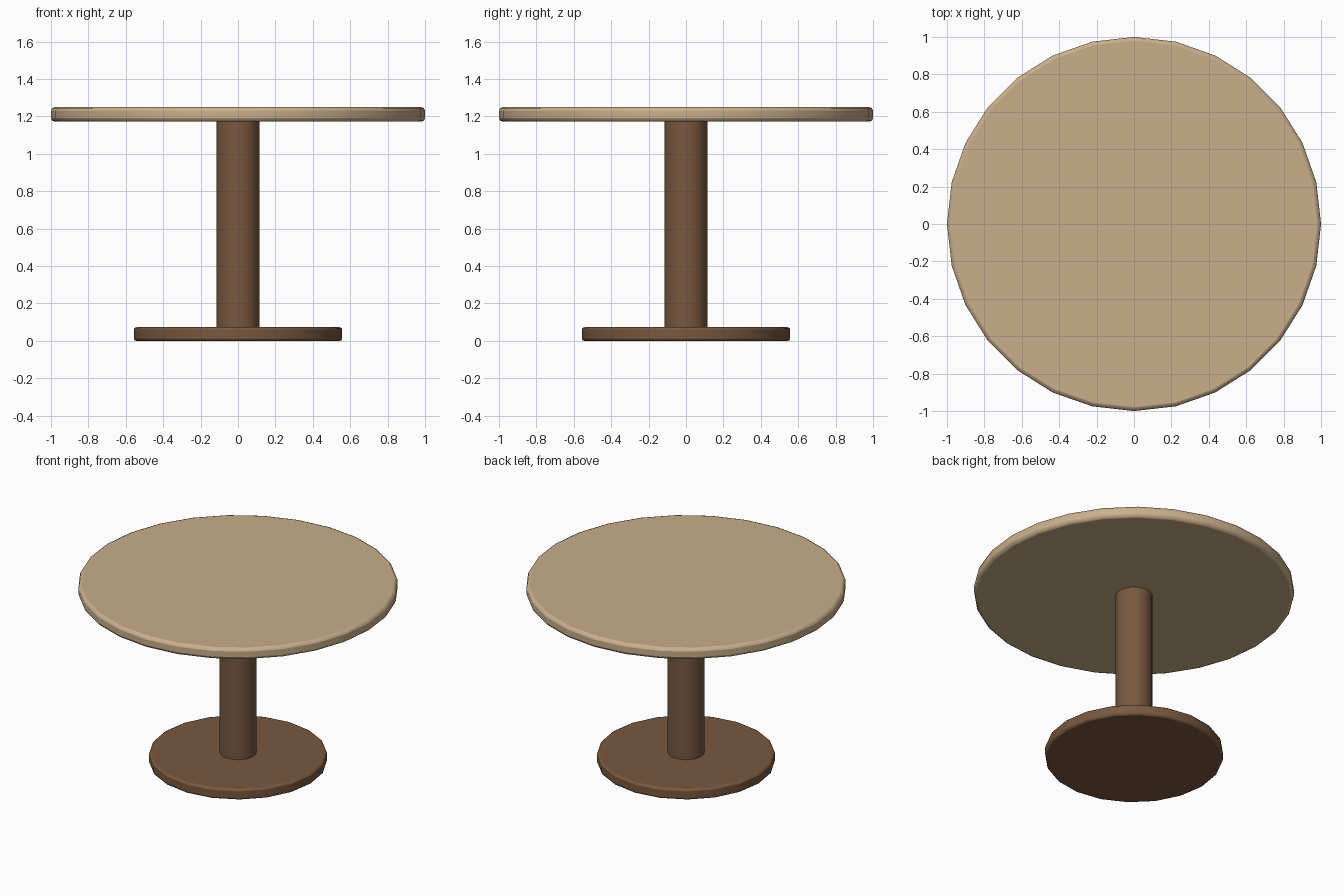
import bpy, math

if "Cube" in bpy.data.objects:
    bpy.data.objects.remove(bpy.data.objects["Cube"])


def material(name, rgb):
    m = bpy.data.materials.new(name)
    m.diffuse_color = (*rgb, 1)
    m.use_nodes = True
    m.node_tree.nodes["Principled BSDF"].inputs["Base Color"].default_value = m.diffuse_color
    return m


def disc(name, radius, z0, z1, sides, mat, bevel=0.0):
    bpy.ops.mesh.primitive_cylinder_add(vertices=sides, radius=radius, depth=z1 - z0,
                                        location=(0, 0, (z0 + z1) / 2))
    ob = bpy.context.object
    ob.name = name
    ob.data.materials.append(mat)
    bpy.ops.object.shade_smooth_by_angle(angle=math.radians(35))
    if bevel:
        mod = ob.modifiers.new("rounded_rim", 'BEVEL')
        mod.width = bevel
        mod.segments = 2
        mod.limit_method = 'ANGLE'
        mod.angle_limit = math.radians(40)
    return ob


light_wood = material("light_wood", (0.58, 0.43, 0.26))
dark_wood = material("dark_wood", (0.19, 0.098, 0.05))

# round table top
disc("table_top", 1.0, 1.172, 1.25, 28, light_wood, 0.02)
# central pedestal
disc("column", 0.115, 0.07, 1.175, 20, dark_wood)
# floor plate
disc("base", 0.557, 0.0, 0.073, 20, dark_wood, 0.013)
